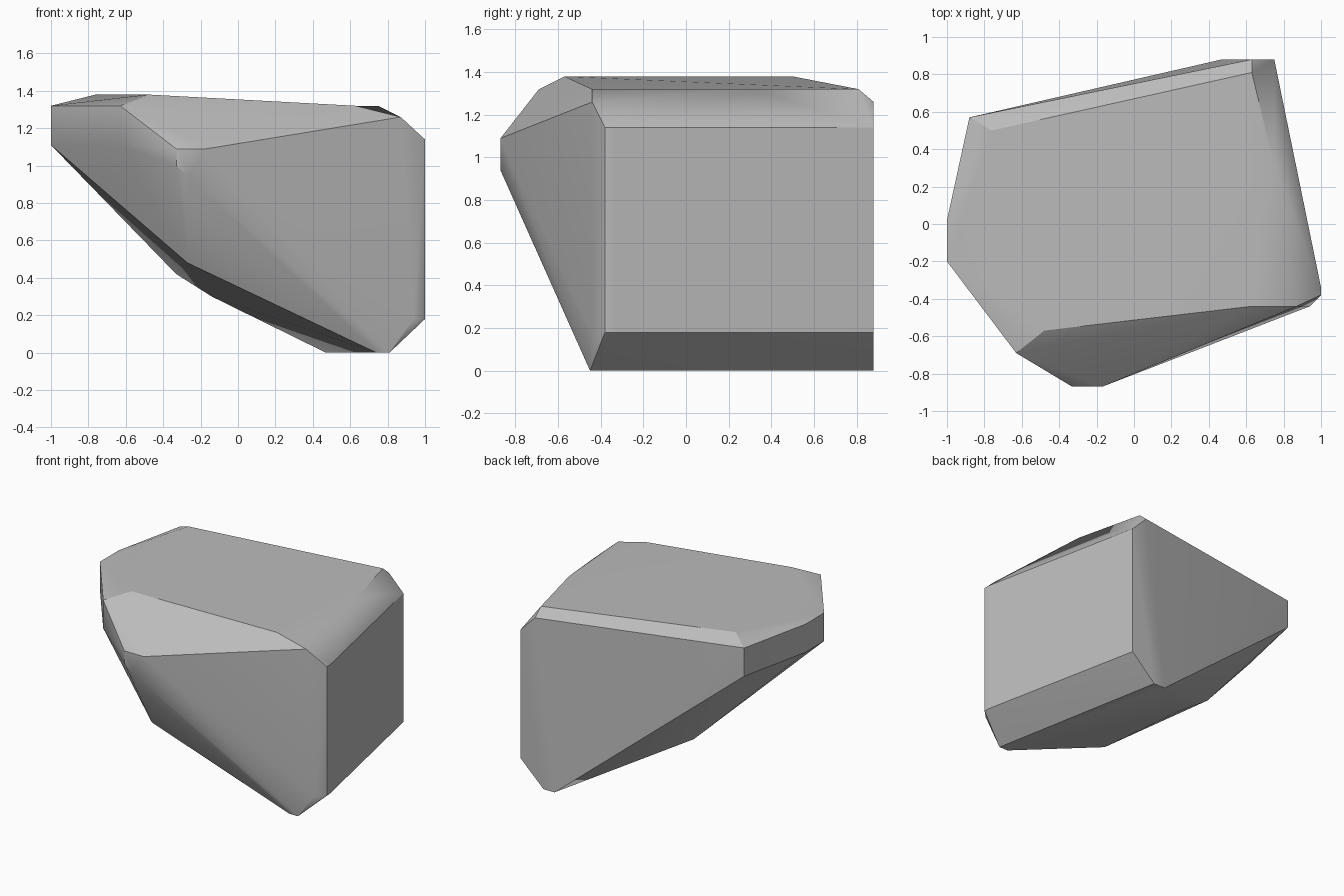
import bpy
import bmesh
import math

# Remove the default cube only
default_cube = bpy.data.objects.get("Cube")
if default_cube:
    bpy.data.objects.remove(default_cube, do_unlink=True)


def make_material(name, colour):
    material = bpy.data.materials.new(name)
    material.use_nodes = True
    material.diffuse_color = colour
    shader = material.node_tree.nodes["Principled BSDF"]
    shader.inputs["Base Color"].default_value = colour
    shader.inputs["Roughness"].default_value = 0.8
    return material


# Corners of the boulder, grouped as (height, plan positions)
base = (0, [(.47, .88), (.56, .88), (.81, -.45), (.74, -.45)])
base_chamfer = (.18, [(.75, .88), (1, -.34), (1, -.38), (.94, -.44)])
belly_back = (.3, [(-.14, .29)])
belly_side = (.42, [(-.33, .38)])
belly_front = (.48, [(-.27, -.63)])
nose_low = (.94, [(-.26, -.87)])
nose_mid = (1, [(-.33, -.87)])
nose_top = (1.09, [(-.33, -.87), (-.17, -.87)])
side_low = (1.11, [(-1, -.2), (-1, .02), (-.88, .57), (-.63, -.69)])
shoulder_low = (1.14, [(.75, .88), (1, -.34), (1, -.38)])
shoulder_top = (1.26, [(.63, .88), (.87, -.44)])
crown_rim = (1.32, [(-1, -.2), (-1, .02), (-.88, .57), (-.63, -.69),
                    (.63, -.44), (.75, .31), (.63, .81)])
crown = (1.38, [(-.48, -.57), (-.76, .5)])

layers = [base, base_chamfer, belly_back, belly_side, belly_front,
          nose_low, nose_mid, nose_top, side_low,
          shoulder_low, shoulder_top, crown_rim, crown]

# Wrap the corners in a faceted convex shell
bm = bmesh.new()
for height, plan in layers:
    for x, y in plan:
        bm.verts.new((x, y, height))
hull = bmesh.ops.convex_hull(bm, input=bm.verts[:], use_existing_faces=False)
spare = {item for key in ("geom_interior", "geom_unused")
         for item in hull[key] if isinstance(item, bmesh.types.BMVert)}
bmesh.ops.delete(bm, geom=list(spare), context="VERTS")

# Merge nearly flat triangles into broad planes
bmesh.ops.dissolve_limit(bm, angle_limit=math.radians(2),
                         verts=bm.verts[:], edges=bm.edges[:])
bmesh.ops.recalc_face_normals(bm, faces=bm.faces[:])

mesh = bpy.data.meshes.new("boulder")
bm.to_mesh(mesh)
bm.free()
boulder = bpy.data.objects.new("boulder", mesh)
bpy.context.collection.objects.link(boulder)
mesh.materials.append(make_material("stone grey", (.5, .5, .5, 1)))

# Soft shading over shallow ridges, crisp on steep ones
bpy.ops.object.select_all(action="DESELECT")
boulder.select_set(True)
bpy.context.view_layer.objects.active = boulder
bpy.ops.object.shade_smooth_by_angle(angle=math.radians(30))
weighted = boulder.modifiers.new("broad plane shading", "WEIGHTED_NORMAL")
weighted.keep_sharp = True
